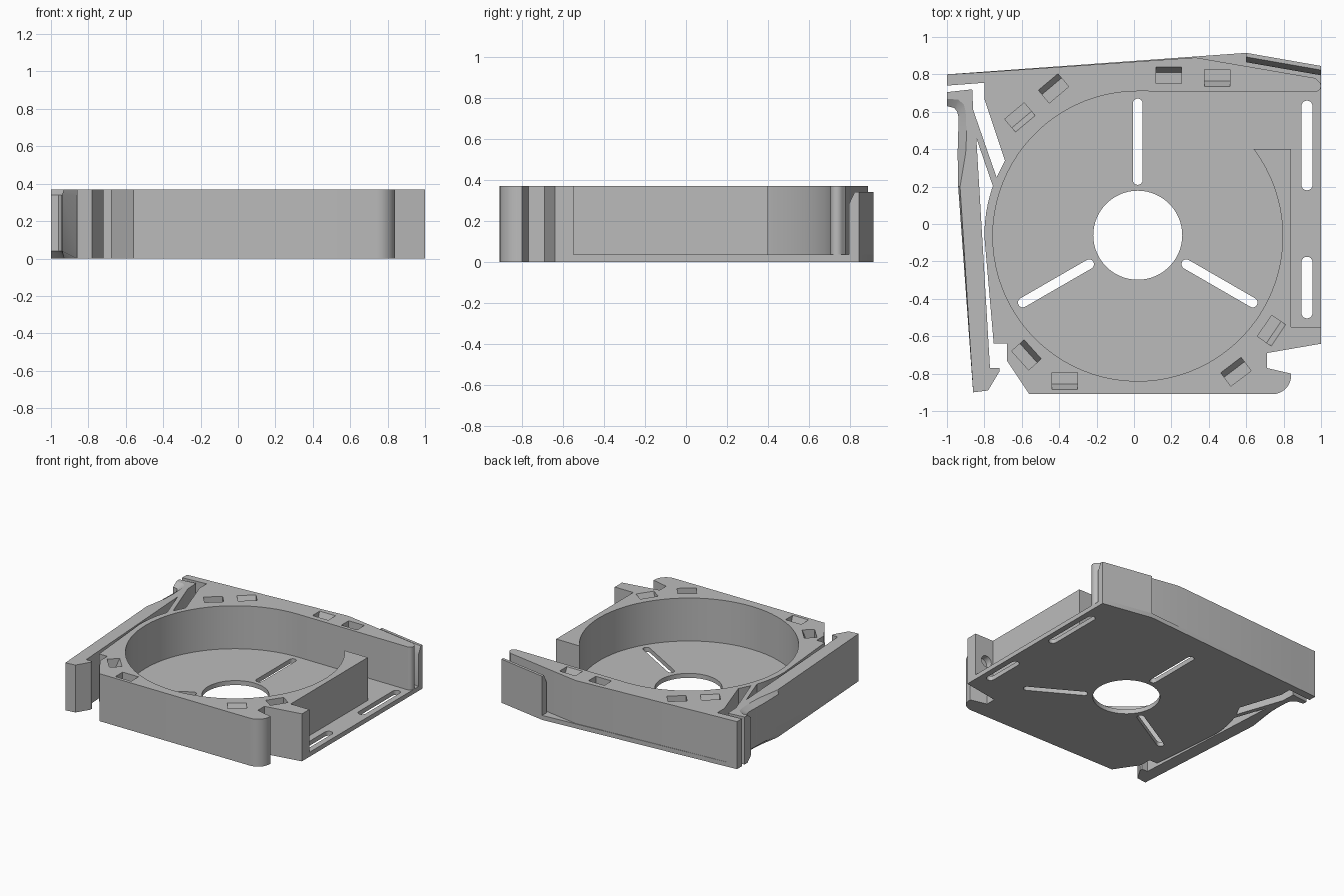
import bpy, bmesh
from math import sin, cos, radians, pi
from mathutils import Matrix, Vector

if "Cube" in bpy.data.objects:
    bpy.data.objects.remove(bpy.data.objects["Cube"])

grey = bpy.data.materials.new("plain grey plastic")
grey.use_nodes = True
COLOUR = (0.5, 0.5, 0.5, 1)
grey.diffuse_color = COLOUR
grey.node_tree.nodes["Principled BSDF"].inputs["Base Color"].default_value = COLOUR

TOP, FLOOR = 0.37, 0.035
CX, CY, R = 0.02, -0.065, 0.775


def arc(cx, cy, r, a0, a1, n):
    """Points along a circular arc, angles in degrees."""
    angles = [radians(a0 + (a1 - a0) * i / n) for i in range(n + 1)]
    return [(cx + r * cos(a), cy + r * sin(a)) for a in angles]


def loft(name, rings):
    """Closed solid through rings of 3D points."""
    bm = bmesh.new()
    vs = [[bm.verts.new(p) for p in ring] for ring in rings]
    n = len(rings[0])
    for low, high in zip(vs, vs[1:]):
        for i in range(n):
            j = (i + 1) % n
            bm.faces.new((low[i], low[j], high[j], high[i]))
    bm.faces.new(vs[0][::-1])
    bm.faces.new(vs[-1])
    bmesh.ops.recalc_face_normals(bm, faces=bm.faces)
    me = bpy.data.meshes.new(name)
    bm.to_mesh(me)
    bm.free()
    me.materials.append(grey)
    ob = bpy.data.objects.new(name, me)
    bpy.context.collection.objects.link(ob)
    return ob


def prism(name, outline, z0, z1):
    return loft(name, [[(x, y, z) for x, y in outline] for z in (z0, z1)])


def activate(ob):
    bpy.ops.object.select_all(action='DESELECT')
    ob.select_set(True)
    bpy.context.view_layer.objects.active = ob


def cut(ob, cutters):
    """Subtract the cutters and discard them."""
    activate(ob)
    for c in cutters:
        m = ob.modifiers.new("cut", 'BOOLEAN')
        m.operation, m.solver, m.object = 'DIFFERENCE', 'EXACT', c
        bpy.ops.object.modifier_apply(modifier=m.name)
        bpy.data.objects.remove(c)


def slot(p, q, r):
    """Cutter for a round-ended slot through the floor."""
    p, q = Vector(p), Vector(q)
    d = q - p
    a = math_angle(d)
    pts = arc(q.x, q.y, r, a - 90, a + 90, 8) + arc(p.x, p.y, r, a + 90, a + 270, 8)
    return prism("slot_cutter", pts, -0.1, 0.1)


def math_angle(d):
    return Vector((1, 0)).angle_signed(d) * -180 / pi


# Outline shared by the floor and the wall: front and left edges
front_edge = [(1, -0.64), (0.71, -0.69), (0.71, -0.77), (0.84, -0.80)]
front_edge += arc(0.74, -0.81, 0.10, 0, -90, 8)
front_edge += [(-0.56, -0.91), (-0.68, -0.73), (-0.68, -0.64), (-0.75, -0.64)]
front_edge += arc(CX, CY, 0.82, 180, 162, 6)
front_edge += [(-0.735, 0.25), (-0.69, 0.34), (-0.80, 0.67), (-0.80, 0.755),
               (-1, 0.74), (-1, 0.80)]

# Floor plate with central hole, three radial slots and two side slots
floor = prism("floor_plate", front_edge + [(0.60, 0.915), (1, 0.845)], 0, FLOOR)
cutters = [prism("hole_cutter", arc(CX, CY + 0.005, 0.238, 0, 354, 59), -0.1, 0.1)]
for k in range(3):
    a = radians(90 + 120 * k)
    cutters.append(slot((CX + 0.30 * cos(a), CY + 0.30 * sin(a)),
                        (CX + 0.71 * cos(a), CY + 0.71 * sin(a)), 0.026))
cutters.append(slot((0.925, 0.21), (0.925, 0.63), 0.03))
cutters.append(slot((0.925, -0.475), (0.925, -0.205), 0.03))
cut(floor, cutters)

# Spiral housing wall, open on the left side
wall_outline = front_edge + [(-0.80, 0.812), (0.33, 0.89), (0.97, 0.78)]
wall_outline += arc(0.968, 0.738, 0.032, 60, -90, 8)
wall_outline += arc(CX, CY, R, 90, 396.9, 72)
wall_outline += [(0.84, 0.40), (0.84, -0.55), (1, -0.55)]
wall = prism("housing_wall", wall_outline, FLOOR, TOP)

# Clip pockets in the rim: position and direction of the sloped side
pockets = [(0.185, 0.795, 90), (0.445, 0.78, -90), (-0.43, 0.725, 130),
           (-0.61, 0.57, -50), (-0.575, -0.70, 42), (-0.37, -0.84, -90),
           (0.545, -0.79, 127), (0.735, -0.57, -34)]
cutters = []
for x, y, a in pockets:
    turn = Matrix.Translation((x, y, TOP)) @ Matrix.Rotation(radians(a), 4, 'Z')
    section = [(-0.045, 0.02), (0.045, 0.02), (0.045, 0), (0.015, -0.07), (-0.045, -0.07)]
    cutters.append(loft("pocket_cutter",
                        [[turn @ Vector((u, v, w)) for u, w in section]
                         for v in (-0.068, 0.068)]))

# Blind round socket in the end of the wall
socket = arc(0.9, 0.18, 0.045, 0, 345, 23)
cutters.append(loft("socket_cutter", [[(x, y, z) for x, z in socket]
                                      for y in (-0.60, -0.5)]))
cut(wall, cutters)

# Spring lever with chamfered finger grip
lever_edge = [(-1, 0.705), (-0.865, 0.72), (-0.86, 0.61), (-0.735, 0.25),
              (-0.75, 0.19), (-0.843, 0.46), (-0.77, -0.77), (-0.72, -0.77),
              (-0.72, -0.79), (-0.78, -0.89), (-0.86, -0.90)]
grip_in = [(-0.93, 0.2), (-0.90, 0.38), (-0.895, 0.48), (-0.90, 0.60),
           (-0.91, 0.64), (-0.94, 0.665), (-1, 0.67)]
grip_out = [(-0.94, 0.2), (-0.943, 0.38), (-0.94, 0.48), (-0.938, 0.57),
            (-0.945, 0.60), (-0.96, 0.62), (-1, 0.63)]
lever = loft("spring_lever",
             [[(x, y, z) for x, y in lever_edge + grip]
              for grip, z in ((grip_in, 0), (grip_out, 0.04),
                              (grip_out, 0.34), (grip_in, TOP))])

# Wedge-topped catch on the back left corner
catch_ends = []
for x, y in ((0.60, 0.915), (1, 0.845)):
    section = [(0, 0.03), (0, 0.34), (-0.022, 0.34), (-0.05, 0.28), (-0.05, 0.03)]
    catch_ends.append([(x, y + v, z) for v, z in section])
catch = loft("outlet_catch", catch_ends)

for ob in (floor, wall, lever, catch):
    activate(ob)
    bpy.ops.object.shade_smooth_by_angle(angle=radians(30))
